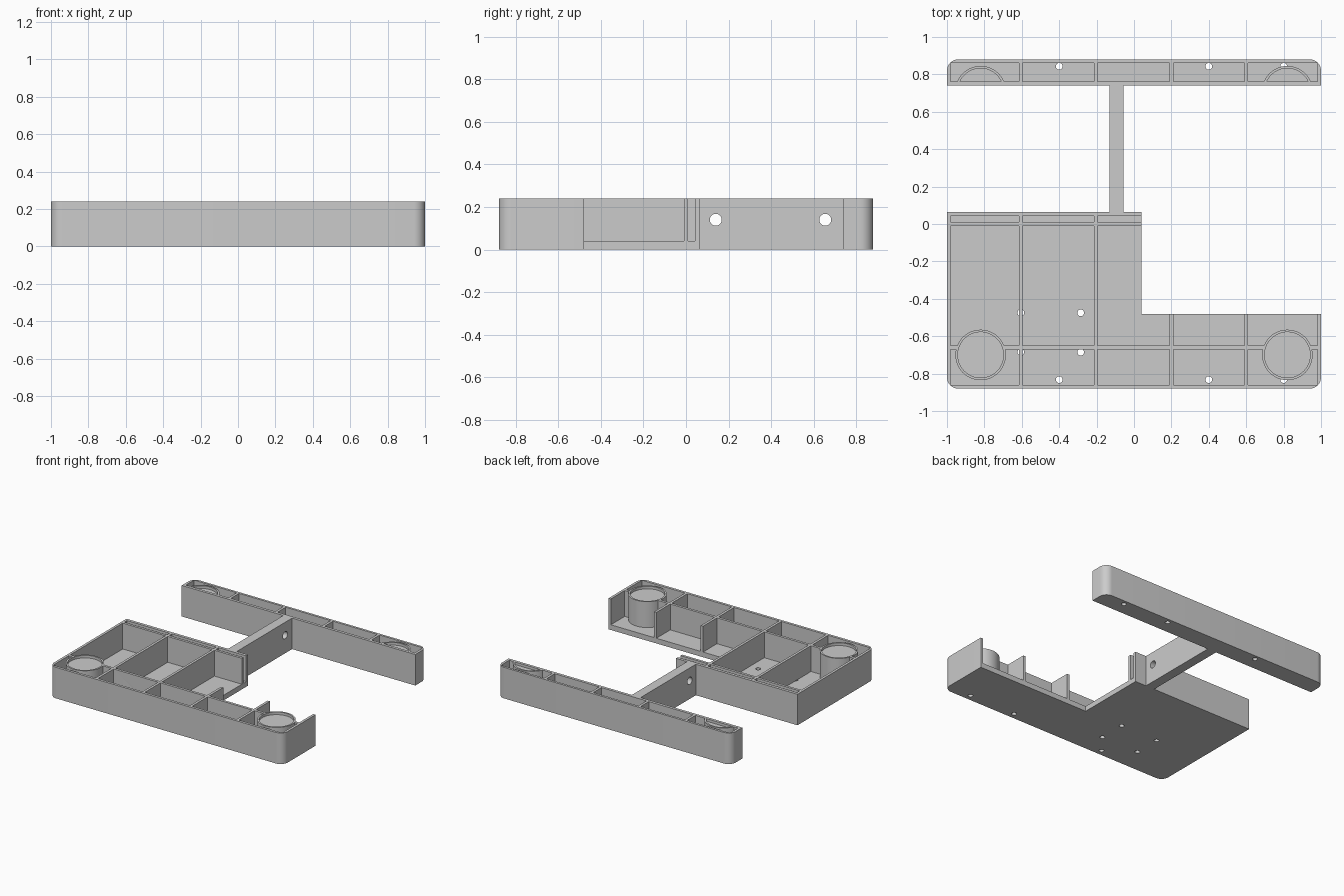
import bpy
import bmesh
from math import sin, cos, pi, asin, radians
from mathutils import Matrix

if "Cube" in bpy.data.objects:
    bpy.data.objects.remove(bpy.data.objects["Cube"])

HEIGHT, FLOOR, CORNER = 0.24, 0.04, 0.06
CUP_X, CUP_OUT, CUP_IN = 0.82, 0.135, 0.122
RECESS = HEIGHT - 0.02
HOLE = 0.018

grey = bpy.data.materials.new("plain grey")
grey.use_nodes = True
grey.diffuse_color = (0.6, 0.6, 0.6, 1)
grey.node_tree.nodes["Principled BSDF"].inputs["Base Color"].default_value = (0.6, 0.6, 0.6, 1)


def arc(cx, cy, r, start=0, end=2 * pi, steps=48):
    """Points along an arc; a full turn leaves out the repeated last point."""
    count = steps if end - start >= 2 * pi - 0.001 else steps + 1
    return [(cx + r * cos(start + (end - start) * i / steps),
             cy + r * sin(start + (end - start) * i / steps)) for i in range(count)]


def rect(x0, x1, y0, y1):
    return [(x0, y0), (x1, y0), (x1, y1), (x0, y1)]


def prisms(name, outlines, z0, z1):
    """One object holding an upright prism for each outline."""
    bm = bmesh.new()
    for outline in outlines:
        base = bm.faces.new([bm.verts.new((x, y, z0)) for x, y in outline])
        top = bmesh.ops.extrude_face_region(bm, geom=[base])["geom"]
        bmesh.ops.translate(bm, vec=(0, 0, z1 - z0),
                            verts=[v for v in top if isinstance(v, bmesh.types.BMVert)])
    bmesh.ops.recalc_face_normals(bm, faces=bm.faces)
    mesh = bpy.data.meshes.new(name)
    bm.to_mesh(mesh)
    bm.free()
    mesh.materials.append(grey)
    obj = bpy.data.objects.new(name, mesh)
    bpy.context.collection.objects.link(obj)
    return obj


def activate(obj):
    bpy.ops.object.select_all(action='DESELECT')
    obj.select_set(True)
    bpy.context.view_layer.objects.active = obj


def combine(obj, other, operation):
    """Apply a boolean and discard the helper."""
    activate(obj)
    mod = obj.modifiers.new("combine", 'BOOLEAN')
    mod.operation, mod.solver, mod.object = operation, 'EXACT', other
    bpy.ops.object.modifier_apply(modifier=mod.name)
    bpy.data.objects.remove(other)


def tray(name, outline, pockets, cups, recesses, holes):
    """Ribbed tray: block, pockets, round cups with recessed lids, floor holes."""
    obj = prisms(name, [outline], 0, HEIGHT)
    combine(obj, prisms("pocket_cutter", pockets, FLOOR, 0.4), 'DIFFERENCE')
    combine(obj, prisms("cups", cups, FLOOR - 0.01, HEIGHT), 'UNION')
    combine(obj, prisms("recess_cutter", recesses, RECESS, 0.4), 'DIFFERENCE')
    drill = [arc(x, y, HOLE, steps=20) for x, y in holes]
    combine(obj, prisms("hole_cutter", drill, -0.1, FLOOR + 0.0005), 'DIFFERENCE')
    activate(obj)
    bpy.ops.object.shade_smooth_by_angle(angle=radians(30))
    return obj


# Columns between the cross ribs, shared by both trays
edges = [-0.98, -0.605, -0.205, 0.2, 0.6, 0.98]
columns = []
for i in range(5):
    left = edges[i] + (0.01 if i > 0 else 0)
    right = edges[i + 1] - (0.01 if i < 4 else 0)
    columns.append((left, right))

# Front tray: L-shaped, open along the inner step
inset = 1 - CORNER
front_y, back_y = -0.88, 0.065
front_outline = (arc(-inset, front_y + CORNER, CORNER, pi, 1.5 * pi, 10)
                 + arc(inset, front_y + CORNER, CORNER, 1.5 * pi, 2 * pi, 10)
                 + [(1, -0.48), (0.04, -0.48), (0.04, back_y), (-1, back_y)])
pockets = [rect(a, b, -0.86, -0.67) for a, b in columns]
pockets += [rect(a, b, -0.65, -0.01) for a, b in columns]
pockets += [rect(a, b, 0.01, 0.042) for a, b in columns[:3]]
holes = [(x, -0.832) for x in (-0.4, 0.4, 0.8)]
holes += [(x, y) for x in (-0.605, -0.285) for y in (-0.475, -0.685)]
tray("front_tray", front_outline, pockets,
     [arc(s * CUP_X, -0.7, CUP_OUT) for s in (-1, 1)],
     [arc(s * CUP_X, -0.7, CUP_IN) for s in (-1, 1)], holes)

# Back rail: narrow tray with cups cut off by its inner wall
rail_y, wall_y, cup_y = 0.74, 0.762, 0.71
back_outline = ([(-1, rail_y), (1, rail_y)]
                + arc(inset, 0.88 - CORNER, CORNER, 0, pi / 2, 10)
                + arc(-inset, 0.88 - CORNER, CORNER, pi / 2, pi, 10))
a_out = asin((0.75 - cup_y) / CUP_OUT)
a_in = asin((wall_y - cup_y) / CUP_IN)
tray("back_rail", back_outline, [rect(a, b, wall_y, 0.862) for a, b in columns],
     [arc(s * CUP_X, cup_y, CUP_OUT, a_out, pi - a_out) for s in (-1, 1)],
     [arc(s * CUP_X, cup_y, CUP_IN, a_in, pi - a_in) for s in (-1, 1)],
     [(x, 0.843) for x in (-0.4, 0.4, 0.8)])

# Connecting beam with two sideways holes
beam = prisms("connecting_beam", [rect(-0.13, -0.055, back_y, rail_y)], 0, HEIGHT)
for y in (0.14, 0.655):
    drill = prisms("beam_cutter", [arc(0, 0, 0.028, steps=32)], -0.3, 0.3)
    drill.data.transform(Matrix.Translation((0, y, 0.14)) @ Matrix.Rotation(pi / 2, 4, 'Y'))
    combine(beam, drill, 'DIFFERENCE')
activate(beam)
bpy.ops.object.shade_smooth_by_angle(angle=radians(30))
